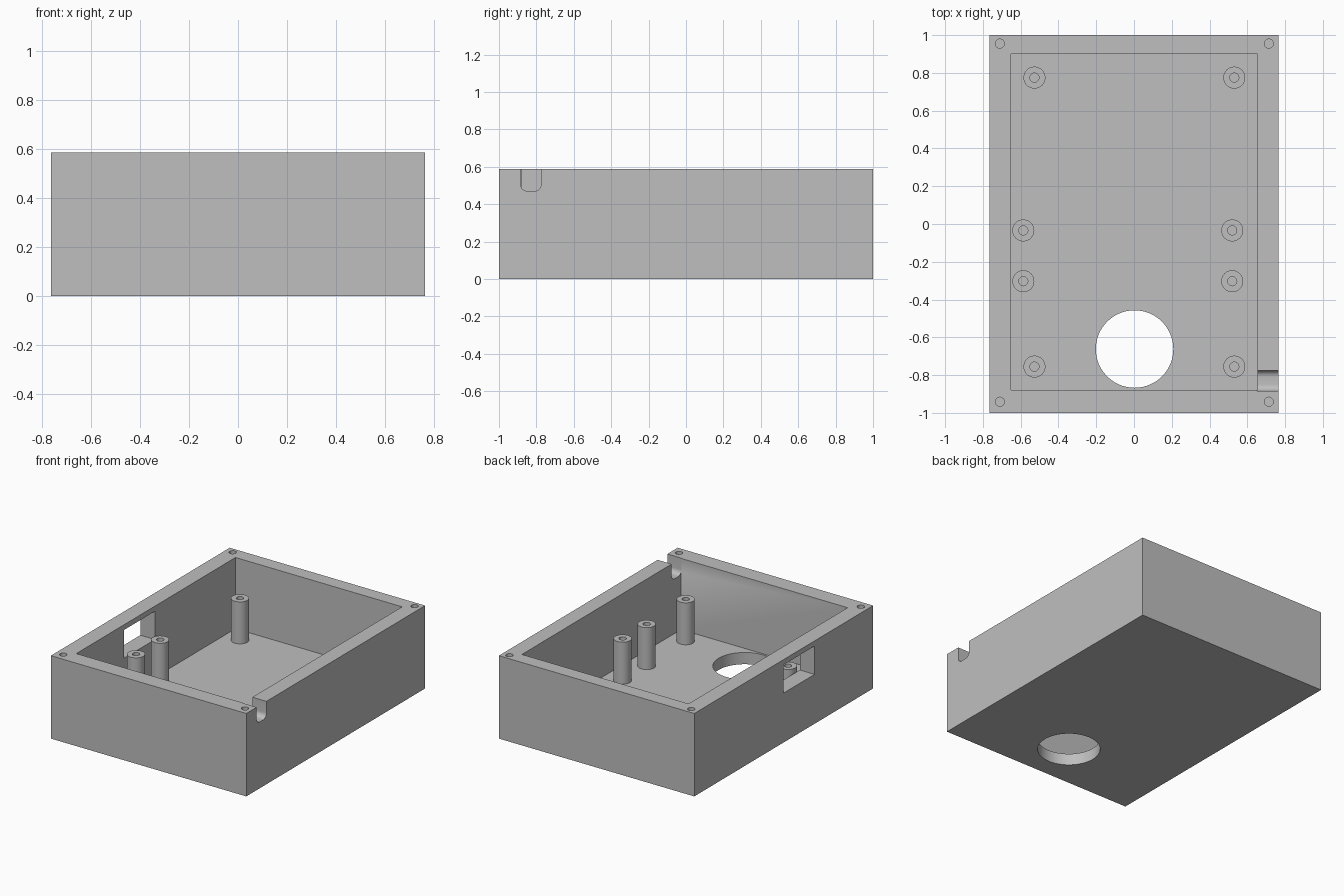
import bpy, bmesh, math
from mathutils import Vector

if "Cube" in bpy.data.objects:
    bpy.data.objects.remove(bpy.data.objects["Cube"])

HEIGHT, FLOOR, POST_TOP = 0.587, 0.083, 0.38

grey = bpy.data.materials.new("light_grey_plastic")
grey.use_nodes = True
colour = (0.52, 0.52, 0.52, 1)
grey.diffuse_color = colour
grey.node_tree.nodes["Principled BSDF"].inputs["Base Color"].default_value = colour


def finish(name, bm):
    bmesh.ops.recalc_face_normals(bm, faces=bm.faces)
    mesh = bpy.data.meshes.new(name)
    bm.to_mesh(mesh)
    bm.free()
    mesh.materials.append(grey)
    obj = bpy.data.objects.new(name, mesh)
    bpy.context.collection.objects.link(obj)
    return obj


def block_bm(low, high):
    bm = bmesh.new()
    bmesh.ops.create_cube(bm, size=1)
    for v in bm.verts:
        v.co = Vector([(a + b) / 2 + c * (b - a) for a, b, c in zip(low, high, v.co)])
    return bm


def block(name, low, high):
    return finish(name, block_bm(low, high))


def rod(name, x, y, radius, low, high, sides):
    bm = bmesh.new()
    bmesh.ops.create_cone(bm, cap_ends=True, segments=sides, radius1=radius,
                          radius2=radius, depth=high - low)
    bmesh.ops.translate(bm, verts=bm.verts, vec=(x, y, (low + high) / 2))
    return finish(name, bm)


def smooth(obj):
    bpy.ops.object.select_all(action="DESELECT")
    obj.select_set(True)
    bpy.context.view_layer.objects.active = obj
    bpy.ops.object.shade_smooth_by_angle(angle=math.radians(30))


def cut(obj, cutter):
    # Apply the cut at once and discard the cutter
    cutter.hide_render = True
    mod = obj.modifiers.new("cut", "BOOLEAN")
    mod.operation, mod.solver, mod.object = "DIFFERENCE", "EXACT", cutter
    bpy.ops.object.select_all(action="DESELECT")
    obj.select_set(True)
    bpy.context.view_layer.objects.active = obj
    bpy.ops.object.modifier_apply(modifier=mod.name)
    bpy.data.objects.remove(cutter)


# Open-topped case
case = block("case", (-0.765, -1, 0), (0.765, 1, HEIGHT))
cut(case, block("cavity", (-0.65, -0.88, FLOOR), (0.655, 0.9, 0.8)))

# Round opening in the floor
cut(case, rod("floor_opening", 0.003, -0.662, 0.205, -0.1, 0.2, 96))

# Rectangular window in the right wall
cut(case, block("port_window", (-0.9, -0.345, 0.35), (-0.6, 0, 0.55)))

# Cable notch with rounded lower corners in the left wall
bm = block_bm((0.65, -0.884, 0.47), (0.9, -0.775, 0.8))
lower = [e for e in bm.edges if all(v.co.z < 0.5 for v in e.verts)
         and abs(e.verts[0].co.x - e.verts[1].co.x) > 0.1]
bmesh.ops.bevel(bm, geom=lower, offset=0.035, segments=8, profile=0.5, affect="EDGES")
cut(case, finish("cable_notch", bm))

# Blind screw holes in the rim corners
for x in (-0.71, 0.714):
    for y in (-0.941, 0.955):
        cut(case, rod("rim_hole", x, y, 0.024, 0.3, 0.8, 32))
smooth(case)


# Hollow mounting posts
def post(name, x, y):
    bm = bmesh.new()
    profile = [(0.024, FLOOR), (0.024, POST_TOP), (0.058, POST_TOP), (0.058, FLOOR - 0.01)]
    verts = [bm.verts.new((r, 0, z)) for r, z in profile]
    edges = [bm.edges.new(pair) for pair in zip(verts, verts[1:])]
    bmesh.ops.spin(bm, geom=verts + edges, cent=(0, 0, 0), axis=(0, 0, 1),
                   angle=math.tau, steps=48)
    bmesh.ops.remove_doubles(bm, verts=bm.verts, dist=0.0001)
    bmesh.ops.translate(bm, verts=bm.verts, vec=(x, y, 0))
    obj = finish(name, bm)
    # Profile faces must point away from the post material
    smooth(obj)


rows = {"back": (-0.527, 0.531, 0.775), "middle_back": (-0.586, 0.52, -0.034),
        "middle_front": (-0.586, 0.52, -0.303), "front": (-0.527, 0.531, -0.755)}
for row, (right_x, left_x, y) in rows.items():
    post(row + "_right_post", right_x, y)
    post(row + "_left_post", left_x, y)
